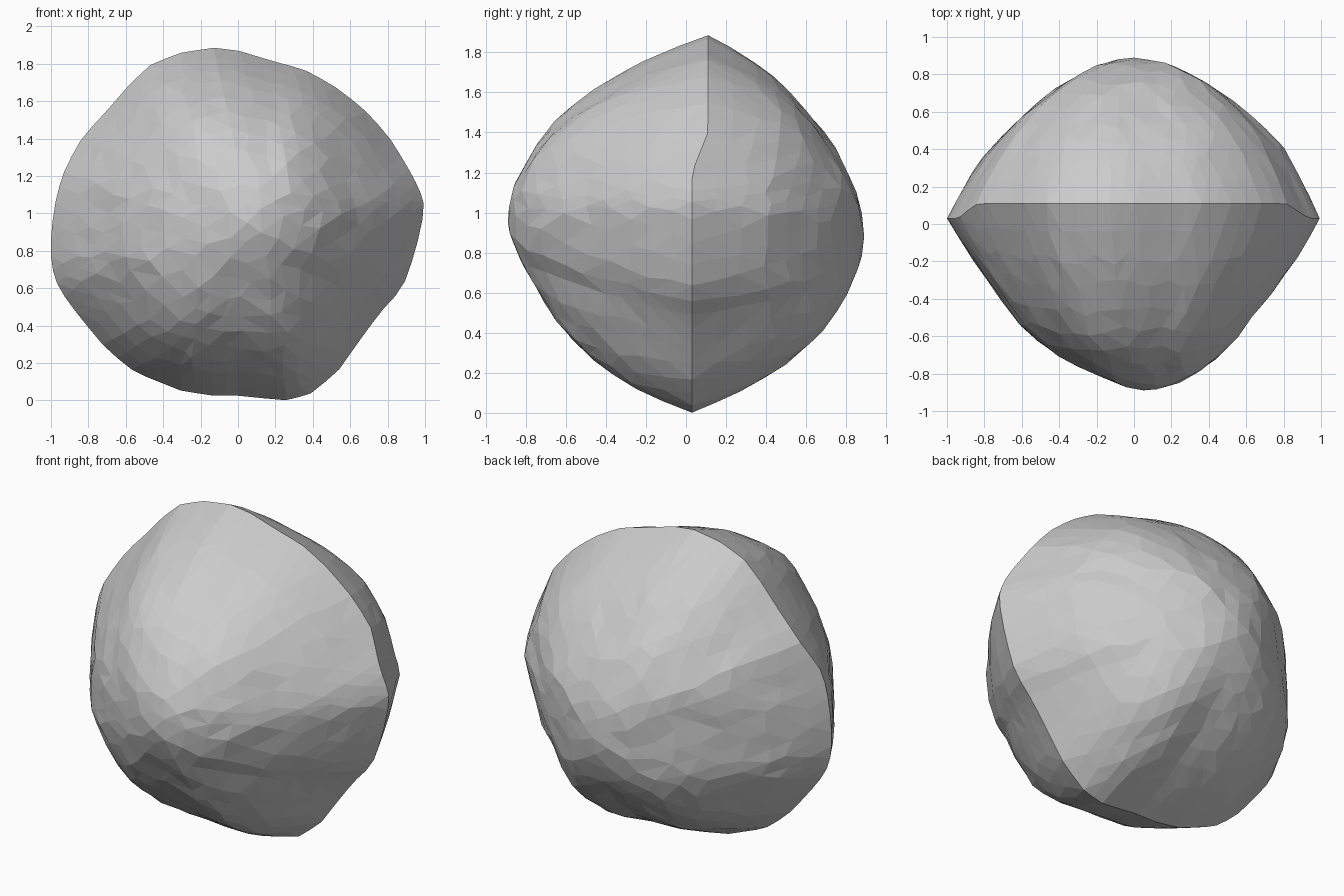
import bpy, bmesh, math, random
from mathutils import Vector, noise

if "Cube" in bpy.data.objects:
    bpy.data.objects.remove(bpy.data.objects["Cube"])

random.seed(4)
RINGS = 11

# Rim outline seen from the front (x, z), counter-clockwise from the top
OUTLINE = [(-.13, 1.885), (-.3, 1.86), (-.46, 1.8), (-.57, 1.7), (-.7, 1.55), (-.83, 1.41),
           (-.92, 1.25), (-.97, 1.1), (-1, .9), (-1, .73), (-.96, .6), (-.85, .45),
           (-.7, .27), (-.55, .15), (-.4, .09), (-.3, .05), (-.13, .025), (0, .025),
           (.25, 0), (.38, .03), (.53, .15), (.65, .32), (.76, .47), (.88, .6),
           (.95, .8), (1, 1.03), (.97, 1.13), (.9, 1.26), (.8, 1.42), (.66, 1.57),
           (.5, 1.69), (.35, 1.77), (.2, 1.81), (0, 1.87)]

# Bulge height from middle to rim, for the right, left, up and down directions
STEPS = [0, .1, .2, .4, .6, .8, .9, 1]
FRONT = dict(right=[1, .99, .97, .84, .61, .34, .18, 0], left=[1, .98, .93, .82, .65, .35, .18, 0],
             up=[1, .99, .97, .88, .72, .45, .25, 0], down=[1, .98, .93, .81, .68, .46, .28, 0])
BACK = dict(right=[1, .99, .96, .84, .67, .45, .23, 0], left=[1, .99, .96, .83, .64, .40, .22, 0],
            up=[1, .99, .96, .85, .67, .43, .25, 0], down=[1, .99, .96, .86, .69, .42, .24, 0])


def lerp_table(table, t):
    for i in range(len(STEPS) - 1):
        if t <= STEPS[i + 1]:
            f = (t - STEPS[i]) / (STEPS[i + 1] - STEPS[i])
            return table[i] + f * (table[i + 1] - table[i])
    return table[-1]


def smooth_table(table, t):
    """Average nearby values so the profile has no rings."""
    if t > .95 or t < .05:
        return lerp_table(table, t)
    return (lerp_table(table, t - .05) + lerp_table(table, t) + lerp_table(table, t + .05)) / 3


def rim_point(u):
    """Point on the outline at fraction u, with the ridge leaning back at the top."""
    f = (u % 1) * len(OUTLINE)
    i = int(f) % len(OUTLINE)
    a, b = Vector(OUTLINE[i]), Vector(OUTLINE[(i + 1) % len(OUTLINE)])
    p = a.lerp(b, f - int(f))
    lean = min(1, max(0, (p.y - 1.2) / .2))
    return Vector((p.x, .03 + .08 * lean, p.y))


def rock_point(k, j, side, centre, tables):
    s = k / RINGS
    t = .6 * s + .4 * math.sin(s * math.pi / 2)
    u = j / (6 * k) if k else 0
    if 0 < k < RINGS - 1:
        u += random.uniform(-.2, .2) / (6 * k)
        t += random.uniform(-.014, .014)
    rim = rim_point(u)
    d = (rim - centre)
    d.y = 0
    d.normalize()
    hor = tables['right' if d.x > 0 else 'left']
    ver = tables['up' if d.z > 0 else 'down']
    h = d.x ** 2 * smooth_table(hor, t) + d.z ** 2 * smooth_table(ver, t)
    # Fuller corners, except the flat lower right of the front
    flat = side < 0 and d.x > 0 and d.z < 0
    h += (0 if flat else .055) * (2 * d.x * d.z) ** 2 * t * t * (1 - t) * 6.75
    p = centre.lerp(rim, t)
    p.y = rim.y * (1 - h) + centre.y * h
    # Gentle lumps and fine roughness
    if k < RINGS:
        fade = min(1, (1 - t) * 5) * min(1, .3 + t * 2)
        p.y += side * fade * (.015 * noise.noise(p * 2.6) + random.uniform(-.008, .008))
    return p


bm = bmesh.new()
rim_verts = [bm.verts.new(rim_point(j / (6 * RINGS))) for j in range(6 * RINGS)]

# Two domed halves meeting at the sharp rim
for side, centre, tables in ((-1, Vector((.05, -.89, .95)), FRONT),
                             (1, Vector((0, .89, .88)), BACK)):
    rings = [[bm.verts.new(rock_point(k, j, side, centre, tables)) for j in range(max(1, 6 * k))]
             for k in range(RINGS)] + [rim_verts]
    for k in range(1, RINGS + 1):
        outer, inner = rings[k], rings[k - 1]
        for s in range(6):
            for j in range(k):
                o = s * k + j
                i = s * (k - 1) + j
                bm.faces.new((outer[o], outer[(o + 1) % len(outer)], inner[i % len(inner)]))
                if j < k - 1:
                    bm.faces.new((outer[(o + 1) % len(outer)], inner[(i + 1) % len(inner)],
                                  inner[i % len(inner)]))

bmesh.ops.recalc_face_normals(bm, faces=bm.faces[:])
mesh = bpy.data.meshes.new("rock")
bm.to_mesh(mesh)
bm.free()
rock = bpy.data.objects.new("rock", mesh)
bpy.context.collection.objects.link(rock)
